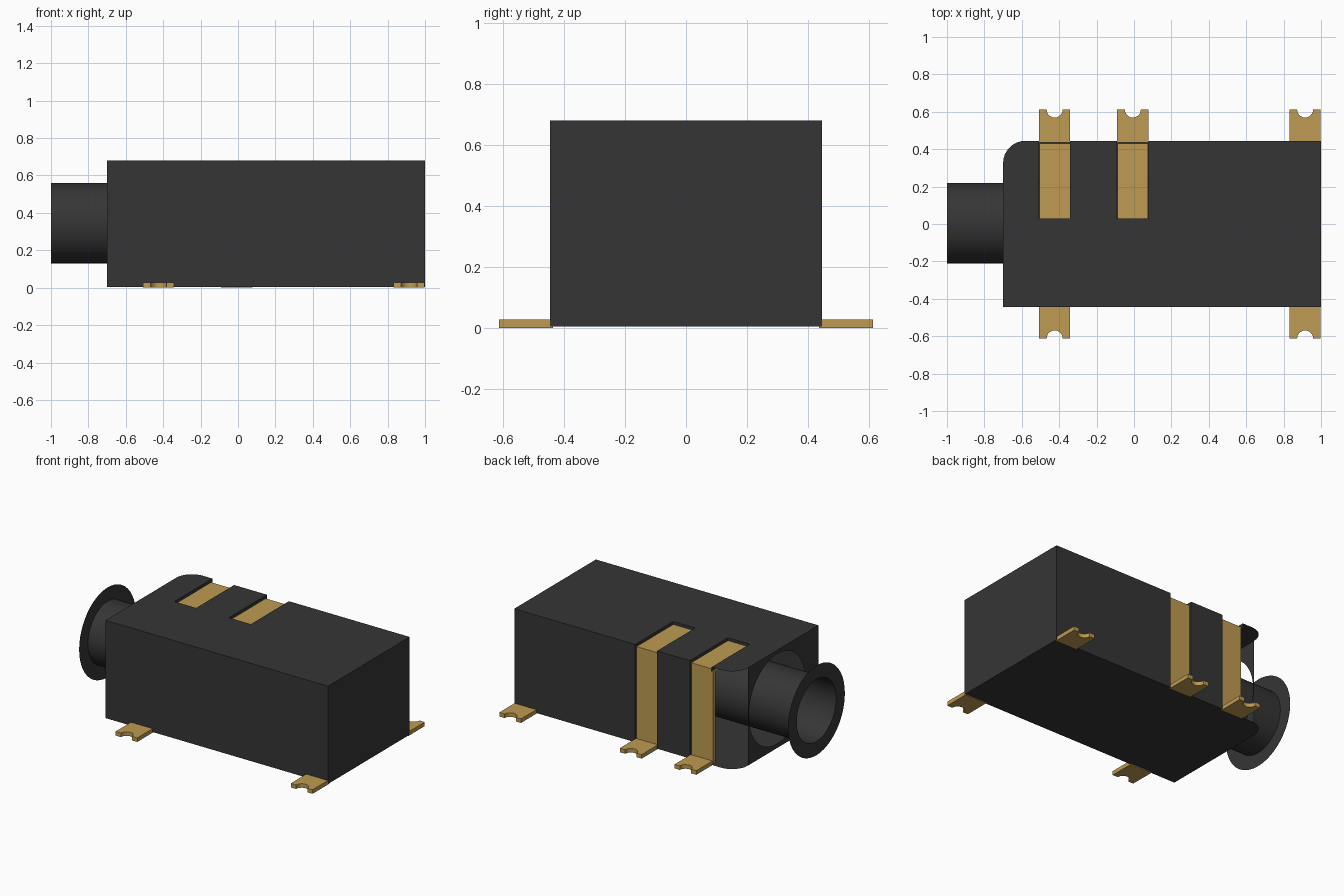
import bpy, bmesh, math

if "Cube" in bpy.data.objects:
    bpy.data.objects.remove(bpy.data.objects["Cube"], do_unlink=True)


def material(name, rgb):
    m = bpy.data.materials.new(name)
    m.use_nodes = True
    m.diffuse_color = (*rgb, 1)
    bsdf = m.node_tree.nodes["Principled BSDF"]
    bsdf.inputs["Base Color"].default_value = (*rgb, 1)
    bsdf.inputs["Roughness"].default_value = 0.6
    return m


BLACK = material("black plastic", (0.036, 0.036, 0.036))
GOLD = material("gold contact", (0.51, 0.33, 0.085))

X0, X1, Y, Z0, Z1 = -0.70, 1.0, 0.445, 0.005, 0.68    # housing limits
CORNER = 0.12                                         # rounded corner radius
CY, CZ, R_TUBE, R_FLANGE = 0.005, 0.345, 0.215, 0.31  # barrel
SLOTS = [(-0.507, -0.341), (-0.09, 0.077)]            # contact slots in x
SLOT_Y, LIP = 0.03, 0.03
SEG = 48


def finish(name, bm, mat, smooth=False):
    bmesh.ops.remove_doubles(bm, verts=bm.verts, dist=1e-5)
    bmesh.ops.recalc_face_normals(bm, faces=bm.faces)
    me = bpy.data.meshes.new(name)
    bm.to_mesh(me)
    bm.free()
    me.materials.append(mat)
    ob = bpy.data.objects.new(name, me)
    bpy.context.collection.objects.link(ob)
    if smooth:
        bpy.ops.object.select_all(action='DESELECT')
        ob.select_set(True)
        bpy.context.view_layer.objects.active = ob
        bpy.ops.object.shade_smooth_by_angle(angle=math.radians(35))
    return ob


def panel(bm, pts):
    return bm.faces.new([bm.verts.new(p) for p in pts])


def circle(x, r):
    return [(x, CY + r * math.cos(2 * math.pi * i / SEG),
             CZ + r * math.sin(2 * math.pi * i / SEG)) for i in range(SEG)]


def prism(name, pts, depth, mat):
    """Closed solid: extrude a flat outline along a vector."""
    bm = bmesh.new()
    f = panel(bm, pts)
    ext = bmesh.ops.extrude_face_region(bm, geom=[f], use_keep_orig=True)
    bmesh.ops.translate(bm, vec=depth,
                        verts=[v for v in ext["geom"] if isinstance(v, bmesh.types.BMVert)])
    return finish(name, bm, mat)


# Plan outline: front edge, far end, then the rounded corner
arc = [(X0 + CORNER - CORNER * math.sin(a), Y - CORNER + CORNER * math.cos(a))
       for a in [i * math.pi / 16 for i in range(9)]]
front = [(X0, -Y), (X1, -Y), (X1, Y)]
notches = []
for a, b in reversed(SLOTS):
    notches += [(b, Y), (b, SLOT_Y), (a, SLOT_Y), (a, Y)]

# Housing floor
bm = bmesh.new()
panel(bm, [(x, y, Z0) for x, y in front + arc])
finish("housing_floor", bm, BLACK)

# Housing top with slots and their short inner lips
bm = bmesh.new()
panel(bm, [(x, y, Z1) for x, y in front + notches + arc])
for a, b in SLOTS:
    for (xa, ya), (xb, yb) in [((a, Y), (a, SLOT_Y)), ((a, SLOT_Y), (b, SLOT_Y)),
                               ((b, SLOT_Y), (b, Y))]:
        panel(bm, [(xa, ya, Z1), (xb, yb, Z1), (xb, yb, Z1 - LIP), (xa, ya, Z1 - LIP)])
finish("housing_top", bm, BLACK)

# Housing walls: front, far end, and back pieces between the slots
bm = bmesh.new()
back = [((SLOTS[0][1], Y), (SLOTS[1][0], Y)), ((SLOTS[1][1], Y), (X1, Y))]
lips = [((x, Y), (x, Y - LIP)) for s in SLOTS for x in s if x > SLOTS[0][0]]
for (xa, ya), (xb, yb) in [((X0, -Y), (X1, -Y)), ((X1, -Y), (X1, Y))] + back + lips:
    panel(bm, [(xa, ya, Z0), (xb, yb, Z0), (xb, yb, Z1), (xa, ya, Z1)])
finish("housing_walls", bm, BLACK)

# Socket-end wall with a round opening
bm = bmesh.new()
rect = [(X0, -Y, Z0), (X0, Y - CORNER, Z0), (X0, Y - CORNER, Z1), (X0, -Y, Z1)]
for loop in (rect, circle(X0, R_FLANGE)):
    vs = [bm.verts.new(p) for p in loop]
    for i in range(len(vs)):
        bm.edges.new((vs[i - 1], vs[i]))
bmesh.ops.triangle_fill(bm, edges=bm.edges[:], use_beauty=True, normal=(-1, 0, 0))
finish("socket_wall", bm, BLACK)

# Barrel: thin flange ring and tube running into the housing
bm = bmesh.new()
rings = [circle(-1.0, R_FLANGE), circle(-1.0, R_TUBE), circle(0.9, R_TUBE)]
for r0, r1 in zip(rings, rings[1:]):
    for i in range(SEG):
        panel(bm, [r0[i - 1], r0[i], r1[i], r1[i - 1]])
panel(bm, rings[-1])
finish("barrel", bm, BLACK, smooth=True)


# Solder feet with a half-round bite in the outer end
def foot(name, x0, x1, side):
    xc, r, end = (x0 + x1) / 2, 0.043, 0.612
    bite = [(xc + r * math.cos(a), end - r * math.sin(a))
            for a in [i * math.pi / 10 for i in range(11)]]
    pts = [(x0, 0.435), (x1, 0.435), (x1, end)] + bite + [(x0, end)]
    prism(name, [(x, y * side, 0) for x, y in pts], (0, 0, 0.028), GOLD)


END = (0.832, 0.998)
for label, span in [("near", SLOTS[0]), ("far", END)]:
    foot("front_foot_" + label, *span, -1)
for label, span in [("near", SLOTS[0]), ("middle", SLOTS[1]), ("far", END)]:
    foot("back_foot_" + label, *span, 1)

# Bent contact strips lying in the slots
bend = [(SLOT_Y, 0.66), (0.43, 0.66), (0.43, 0.006), (0.40, 0.006), (0.40, 0.63), (SLOT_Y, 0.63)]
for label, (a, b) in zip(("near", "middle"), SLOTS):
    prism("contact_strip_" + label, [(a + 0.001, y, z) for y, z in bend],
          (b - a - 0.002, 0, 0), GOLD)
